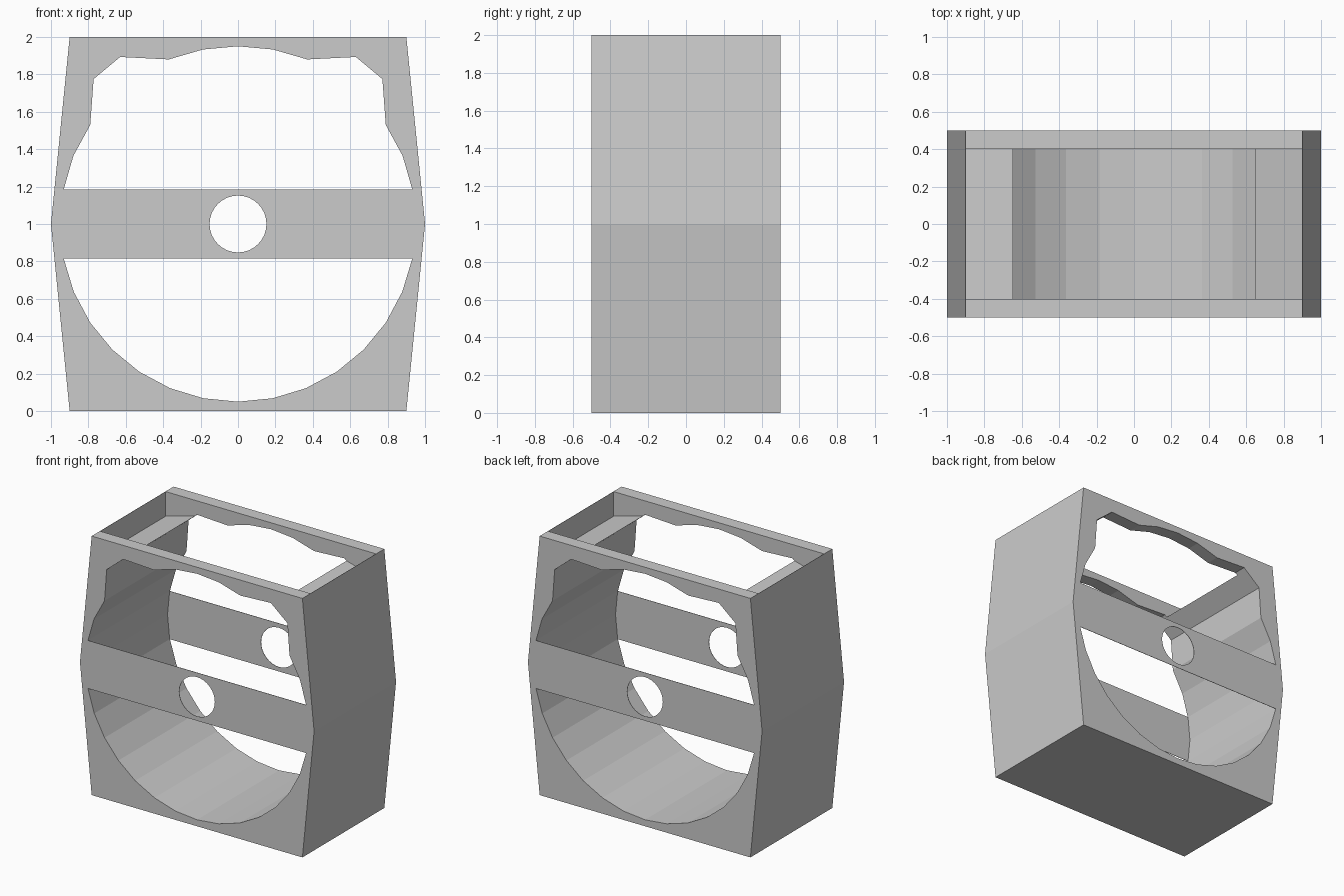
import bpy, bmesh, math

if "Cube" in bpy.data.objects:
    bpy.data.objects.remove(bpy.data.objects["Cube"])


def mirrored(right):
    """Close a right-hand outline (bottom to top) with its mirror image."""
    return right + [(-x, z) for x, z in reversed(right) if x > 1e-5]


def circle(radius, n=32):
    return [(radius * math.cos(2 * math.pi * i / n), 1 + radius * math.sin(2 * math.pi * i / n))
            for i in range(n)]


def prism(name, outline, y0, y1):
    """Extrude an x-z outline from y0 to y1."""
    bm = bmesh.new()
    face = bm.faces.new([bm.verts.new((x, y0, z)) for x, z in outline])
    ext = bmesh.ops.extrude_face_region(bm, geom=[face])
    moved = [v for v in ext["geom"] if isinstance(v, bmesh.types.BMVert)]
    bmesh.ops.translate(bm, verts=moved, vec=(0, y1 - y0, 0))
    bmesh.ops.recalc_face_normals(bm, faces=bm.faces[:])
    mesh = bpy.data.meshes.new(name)
    bm.to_mesh(mesh)
    bm.free()
    obj = bpy.data.objects.new(name, mesh)
    bpy.context.collection.objects.link(obj)
    return obj


def cut(target, cutter):
    """Subtract a cutter, then remove it."""
    cutter.hide_render = True
    mod = target.modifiers.new("cut", 'BOOLEAN')
    mod.operation = 'DIFFERENCE'
    mod.solver = 'EXACT'
    mod.object = cutter
    bpy.context.view_layer.objects.active = target
    bpy.ops.object.modifier_apply(modifier=mod.name)
    bpy.data.objects.remove(cutter)


# Six-sided outer casing
casing = prism("casing", mirrored([(0.9, 0), (1, 1), (0.9, 2)]), -0.5, 0.5)

# Through tunnel: round below, wavy arch above
low = [(0.95 * math.sin(a), 1 - 0.95 * math.cos(a))
       for a in (math.pi * i / 16 for i in range(10))]
arch = [(0.88, 1.365), (0.79, 1.53), (0.772, 1.775), (0.63, 1.893),
        (0.37, 1.88), (0.187, 1.933), (0, 1.95)]
cut(casing, prism("tunnel_cutter", mirrored(low + arch), -0.7, 0.7))

# Open top between the two end plates, with sloping shelves at the sides
pocket = [(0.6, 1.8), (0.61, 1.889), (0.898, 1.81), (0.898, 2.2)]
cut(casing, prism("top_cutter", mirrored(pocket), -0.4, 0.4))

# Thin crossbars with a round hole on the front and back
bar = mirrored(low[7:])
for name, y0, y1 in (("front_crossbar", -0.5, -0.497), ("back_crossbar", 0.497, 0.5)):
    crossbar = prism(name, bar, y0, y1)
    cut(crossbar, prism("hole_cutter", circle(0.152), y0 - 0.1, y1 + 0.1))
